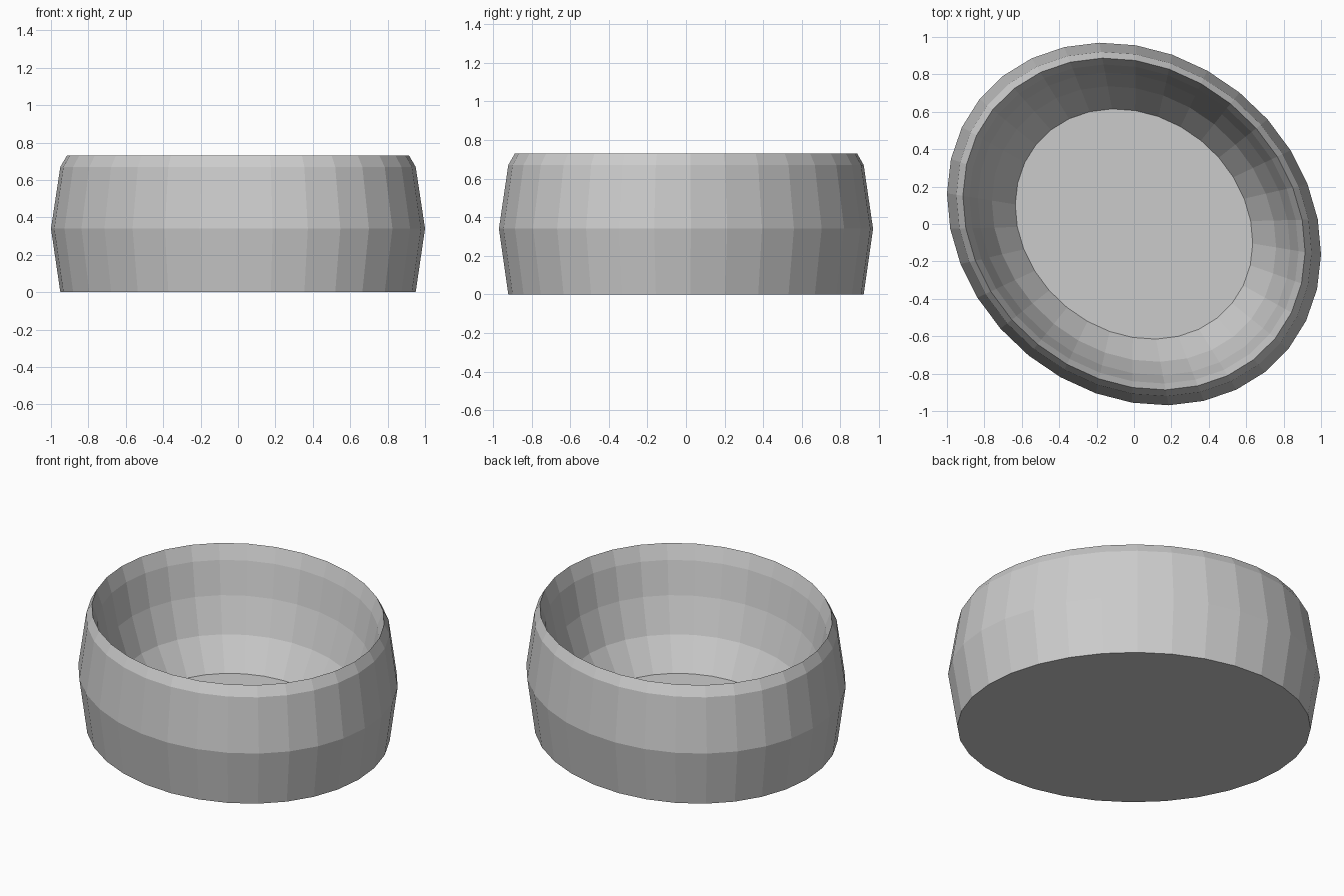
import bpy, bmesh, math

if "Cube" in bpy.data.objects:
    bpy.data.objects.remove(bpy.data.objects["Cube"])

SIDES = 32
# (scale, height) running from the base, up the outside, over the rim, down to the inner floor
PROFILE = [(0.95, 0), (1.0, 0.34), (0.95, 0.67), (0.915, 0.73),
           (0.88, 0.64), (0.835, 0.44), (0.76, 0.23), (0.635, 0.045)]

bm = bmesh.new()


def ring(s, z):
    """Oval ring lying diagonally in plan."""
    verts = []
    for i in range(SIDES):
        t = 2 * math.pi * i / SIDES - 0.01
        x = s * math.cos(t)
        y = s * (0.957 * math.sin(t) - 0.155 * math.cos(t))
        verts.append(bm.verts.new((x, y, z)))
    return verts


# walls
rings = [ring(s, z) for s, z in PROFILE]
for a, b in zip(rings, rings[1:]):
    for i in range(SIDES):
        j = (i + 1) % SIDES
        bm.faces.new((a[i], a[j], b[j], b[i]))

# underside and inner floor
bm.faces.new(rings[0][::-1])
bm.faces.new(rings[-1])

mesh = bpy.data.meshes.new("bowl")
bm.to_mesh(mesh)
bm.free()
bowl = bpy.data.objects.new("bowl", mesh)
bpy.context.collection.objects.link(bowl)
